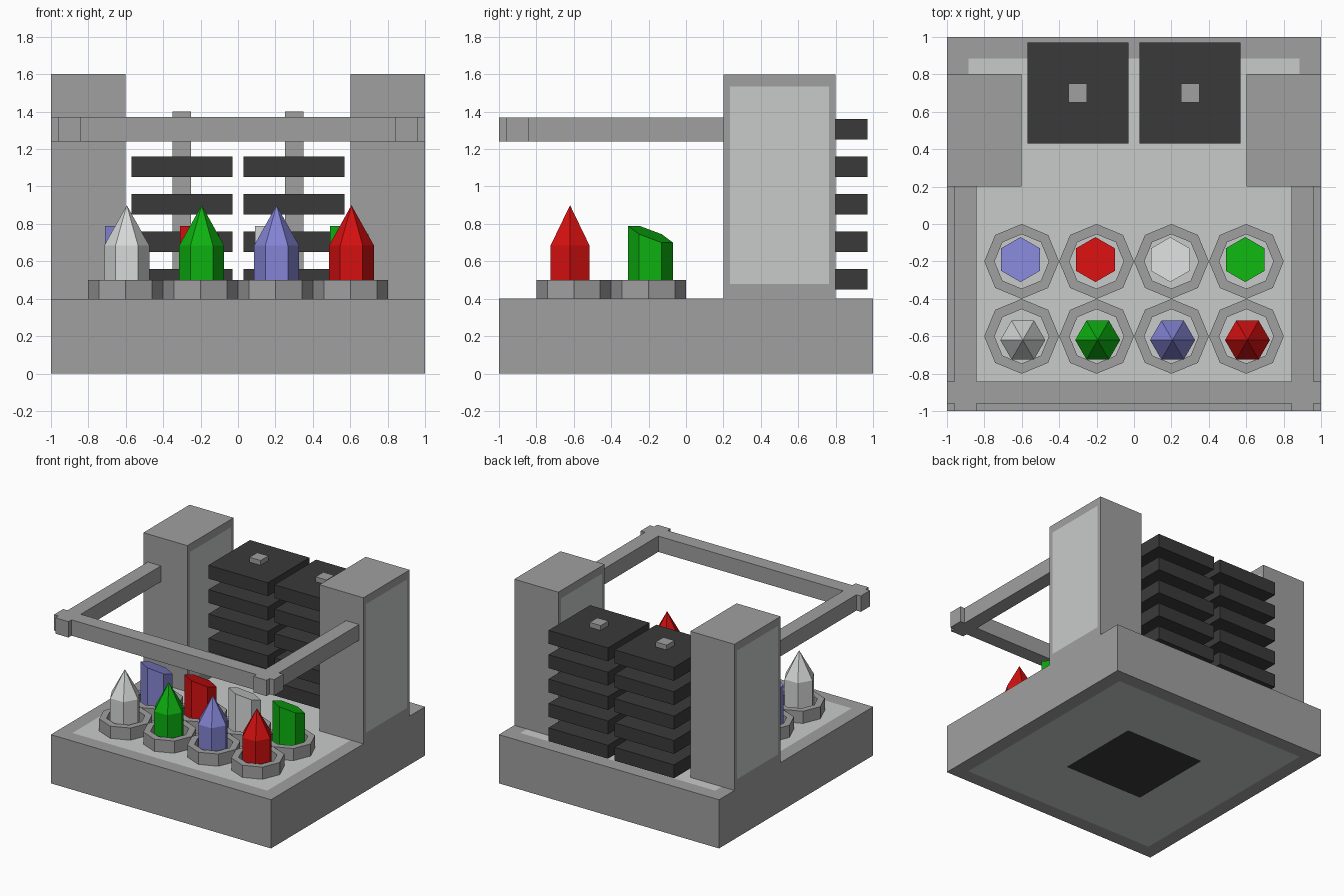
import bpy, bmesh, math
from mathutils import Vector

if "Cube" in bpy.data.objects:
    bpy.data.objects.remove(bpy.data.objects["Cube"])


def material(name, r, g, b):
    m = bpy.data.materials.new(name)
    m.diffuse_color = (r, g, b, 1)
    m.use_nodes = True
    m.node_tree.nodes["Principled BSDF"].inputs["Base Color"].default_value = m.diffuse_color
    return m


GREY = material("mid grey", 0.35, 0.35, 0.35)
LIGHT = material("light grey", 0.58, 0.60, 0.59)
DARK = material("charcoal", 0.042, 0.042, 0.042)
WHITE = material("off white", 0.68, 0.69, 0.69)
RED = material("red", 0.66, 0.005, 0.005)
GREEN = material("green", 0.004, 0.44, 0.005)
BLUE = material("lavender blue", 0.23, 0.23, 0.66)


def finish(bm, name, *mats):
    bmesh.ops.recalc_face_normals(bm, faces=bm.faces[:])
    me = bpy.data.meshes.new(name)
    bm.to_mesh(me)
    bm.free()
    for m in mats:
        me.materials.append(m)
    ob = bpy.data.objects.new(name, me)
    bpy.context.collection.objects.link(ob)
    return ob


def box_bm(x0, x1, y0, y1, z0, z1):
    bm = bmesh.new()
    bmesh.ops.create_cube(bm, size=1)
    for v in bm.verts:
        v.co = Vector((x1 if v.co.x > 0 else x0,
                       y1 if v.co.y > 0 else y0,
                       z1 if v.co.z > 0 else z0))
    bm.normal_update()
    return bm


def inset(bm, face, width, index):
    bmesh.ops.inset_individual(bm, faces=[face], thickness=width, use_even_offset=True)
    face.material_index = index


def ring_points(cx, cy, r, n, turn=0.0):
    return [(cx + r * math.cos(turn + i * math.tau / n),
             cy + r * math.sin(turn + i * math.tau / n)) for i in range(n)]


# Base slab with light panels above and below, dark square underneath
bm = box_bm(-1, 1, -1, 1, 0, 0.4)
for f in [f for f in bm.faces if abs(f.normal.z) > 0.9]:
    below = f.normal.z < 0
    inset(bm, f, 0.115, 1)
    if below:
        inset(bm, f, 0.525, 2)
finish(bm, "base", GREY, LIGHT, DARK)

# Columns with a light panel on both sides
for side, s in (("left", -1), ("right", 1)):
    bm = box_bm(min(s * 0.6, s), max(s * 0.6, s), 0.2, 0.8, 0.4, 1.6)
    for f in [f for f in bm.faces if abs(f.normal.x) > 0.9]:
        inset(bm, f, 0.035, 1)
        for v in f.verts:
            v.co.z = 1.535 if v.co.z > 1 else 0.48
    finish(bm, side + "_column", GREY, LIGHT)

# Rail frame: crossing bars with stub ends at the front corners
half = [(0.84, 0.2), (0.96, 0.2), (0.96, -0.84), (1, -0.84), (1, -0.96),
        (0.96, -0.96), (0.96, -1), (0.84, -1), (0.84, -0.96)]
outline = half + [(-x, y) for x, y in reversed(half)] + [(-0.84, -0.84), (0.84, -0.84)]
bm = bmesh.new()
face = bm.faces.new([bm.verts.new((x, y, 1.24)) for x, y in outline])
ext = bmesh.ops.extrude_face_region(bm, geom=[face], use_keep_orig=True)
top = [g for g in ext["geom"] if isinstance(g, bmesh.types.BMVert)]
bmesh.ops.translate(bm, verts=top, vec=(0, 0, 0.13))
finish(bm, "guard_rail", GREY)

# Two stacks of dark plates on posts
for side, cx in (("left", -0.3), ("right", 0.3)):
    finish(box_bm(cx - 0.05, cx + 0.05, 0.65, 0.75, 0.4, 1.4), side + "_stack_post", GREY)
    for i in range(5):
        z = 0.45 + 0.2 * i
        finish(box_bm(cx - 0.27, cx + 0.27, 0.43, 0.97, z, z + 0.11),
               f"{side}_stack_plate_{i + 1}", DARK)


def cup(cx, cy, name):
    """Open octagonal ring."""
    bm = bmesh.new()
    loops = [[bm.verts.new((x, y, z)) for x, y in ring_points(cx, cy, r, 8)]
             for r, z in ((0.2, 0.4), (0.2, 0.5), (0.145, 0.5), (0.145, 0.4))]
    for a, b in zip(loops, loops[1:] + loops[:1]):
        for i in range(8):
            j = (i + 1) % 8
            bm.faces.new((a[i], a[j], b[j], b[i]))
    finish(bm, name, GREY)


def crystal(cx, cy, pointed, name, mat):
    """Hexagonal prism with a pointed or a slanted top."""
    bm = bmesh.new()
    pts = ring_points(cx, cy, 0.12, 6, 0 if pointed else math.pi / 2)
    low = [bm.verts.new((x, y, 0.4)) for x, y in pts]
    high = [bm.verts.new((x, y, 0.685 if pointed else
                          0.745 - 0.217 * (x - cx) - 0.375 * (y - cy))) for x, y in pts]
    bm.faces.new(low)
    tip = bm.verts.new((cx, cy, 0.9)) if pointed else None
    for i in range(6):
        j = (i + 1) % 6
        bm.faces.new((low[i], low[j], high[j], high[i]))
        if pointed:
            bm.faces.new((high[i], high[j], tip))
    if not pointed:
        bm.faces.new(high)
    finish(bm, name, mat)


# Cups and crystals in two rows
for i in range(4):
    x = -0.6 + 0.4 * i
    cup(x, -0.6, f"front_cup_{i + 1}")
    cup(x, -0.2, f"back_cup_{i + 1}")
    crystal(x + 0.006, -0.62, True, f"front_crystal_{i + 1}", (WHITE, GREEN, BLUE, RED)[i])
    crystal(x - 0.006, -0.19, False, f"back_crystal_{i + 1}", (BLUE, RED, WHITE, GREEN)[i])
